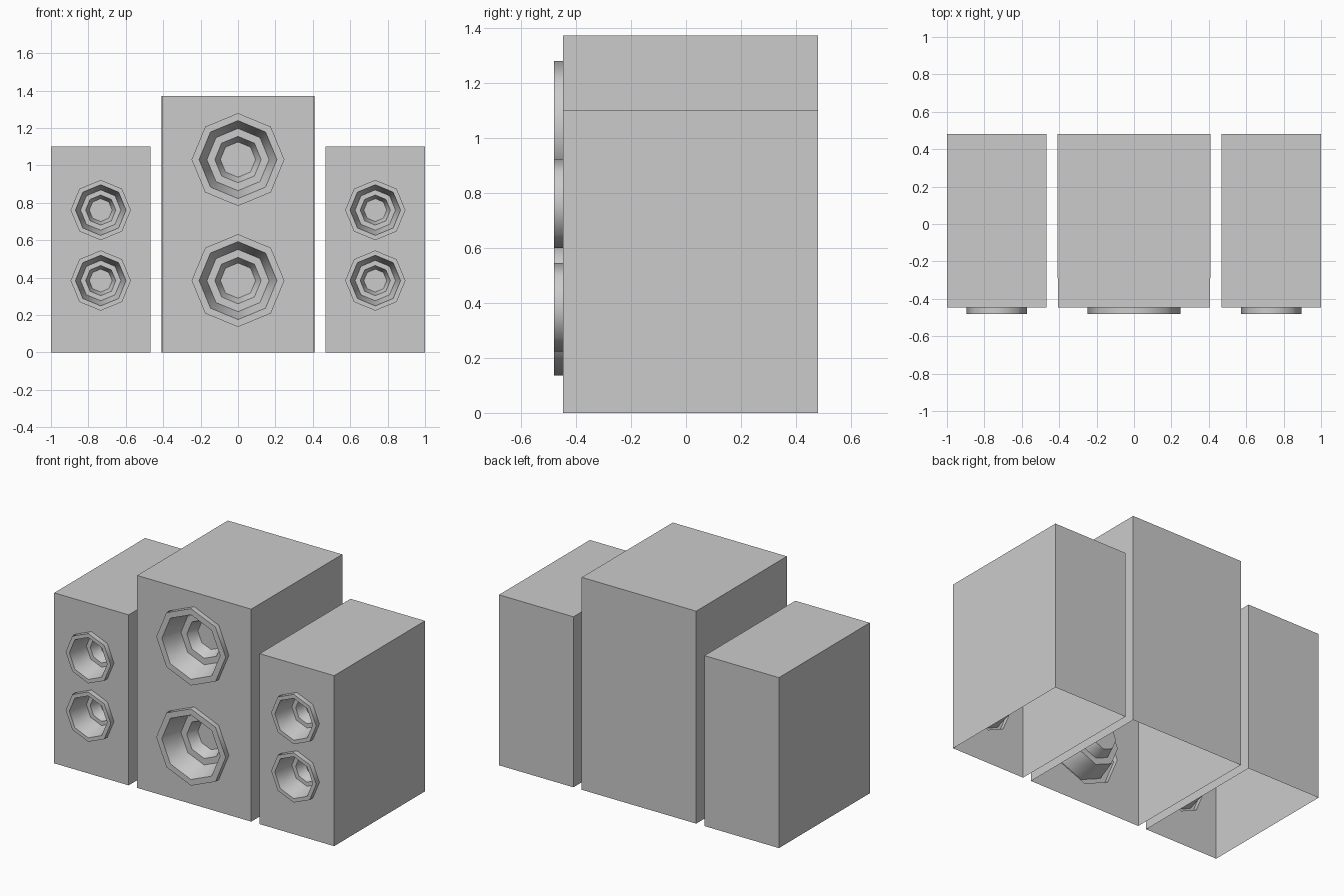
import bpy, bmesh, math

cube = bpy.data.objects.get("Cube")
if cube:
    bpy.data.objects.remove(cube, do_unlink=True)

grey = bpy.data.materials.new("light_grey")
grey.use_nodes = True
colour = (0.6, 0.6, 0.6, 1)
grey.diffuse_color = colour
grey.node_tree.nodes["Principled BSDF"].inputs["Base Color"].default_value = colour

FRONT, BACK, RIM = -0.447, 0.48, -0.48
STEP, FLOOR = RIM + 0.135, RIM + 0.205
SIDES = 8


def finish(name, bm):
    mesh = bpy.data.meshes.new(name)
    bm.to_mesh(mesh)
    bm.free()
    mesh.materials.append(grey)
    obj = bpy.data.objects.new(name, mesh)
    bpy.context.collection.objects.link(obj)
    return obj


def octagon(bm, x, y, z, r):
    steps = [2 * math.pi * i / SIDES for i in range(SIDES)]
    return [bm.verts.new((x + r * math.sin(a), y, z + r * math.cos(a))) for a in steps]


def loop_edges(bm, ring):
    return [bm.edges.new((ring[i - 1], ring[i])) for i in range(len(ring))]


# Shell with an open underside, and a front panel open where the drivers sit
def cabinet(name, x, half_front, half_back, height, holes, r):
    bm = bmesh.new()

    def rectangle(y, w):
        corners = ((-w, 0), (w, 0), (w, height), (-w, height))
        return [bm.verts.new((x + dx, y, z)) for dx, z in corners]

    front, back = rectangle(FRONT, half_front), rectangle(BACK, half_back)
    edges = loop_edges(bm, front)
    for z in holes:
        edges += loop_edges(bm, octagon(bm, x, FRONT, z, r))
    panel = bmesh.ops.triangle_fill(bm, edges=edges, use_beauty=True, normal=(0, -1, 0))
    for f in panel["geom"]:
        if isinstance(f, bmesh.types.BMFace):
            f.normal_update()
            if f.normal.y > 0:
                f.normal_flip()
    bm.faces.new(back[::-1])
    for i in (0, 2, 3):
        bm.faces.new((front[i - 1], back[i - 1], back[i], front[i]))
    return finish(name, bm)


# Raised rim, outer cone, flat step, inner cone and floor
def driver(name, x, z, r):
    profile = ((1, FRONT), (1, RIM), (0.84, RIM), (0.67, STEP), (0.5, STEP), (0.38, FLOOR))
    bm = bmesh.new()
    rings = [octagon(bm, x, y, z, r * k) for k, y in profile]
    for a, b in zip(rings, rings[1:]):
        for i in range(SIDES):
            bm.faces.new((a[i - 1], a[i], b[i], b[i - 1]))
    floor = bm.faces.new(rings[-1])
    bmesh.ops.recalc_face_normals(bm, faces=bm.faces)
    if floor.normal.y > 0:
        bmesh.ops.reverse_faces(bm, faces=bm.faces)
    obj = finish(name, bm)
    bpy.ops.object.select_all(action="DESELECT")
    obj.select_set(True)
    bpy.context.view_layer.objects.active = obj
    bpy.ops.object.shade_smooth_by_angle(angle=math.radians(50))


def speaker(name, x, half_front, half_back, height, low, high, r):
    cabinet(name + "_cabinet", x, half_front, half_back, height, (low, high), r)
    driver(name + "_lower_driver", x, low, r)
    driver(name + "_upper_driver", x, high, r)


speaker("centre", 0, 0.4074, 0.409, 1.372, 0.384, 1.031, 0.248)
for side, x in (("left", 0.734), ("right", -0.734)):
    speaker(side, x, 0.266, 0.266, 1.101, 0.384, 0.761, 0.161)
